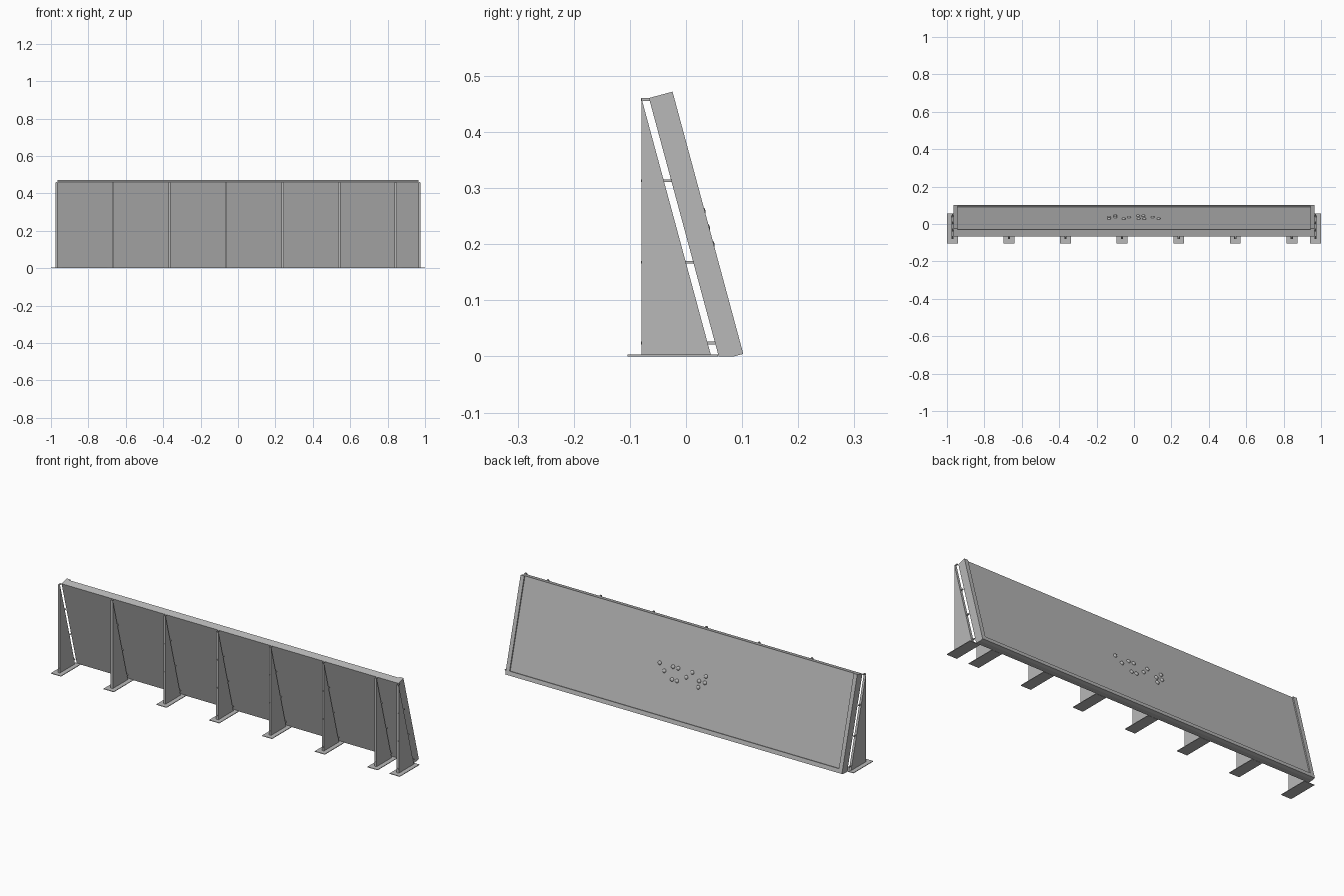
import bpy, bmesh, math
from mathutils import Matrix, Vector

cube = bpy.data.objects.get("Cube")
if cube:
    bpy.data.objects.remove(cube)

grey = bpy.data.materials.new("plain_grey")
grey.use_nodes = True
colour = (0.48, 0.48, 0.48, 1)
grey.diffuse_color = colour
grey.node_tree.nodes["Principled BSDF"].inputs["Base Color"].default_value = colour


def finish(name, bm):
    bmesh.ops.recalc_face_normals(bm, faces=bm.faces)
    mesh = bpy.data.meshes.new(name)
    bm.to_mesh(mesh)
    bm.free()
    mesh.materials.append(grey)
    obj = bpy.data.objects.new(name, mesh)
    bpy.context.collection.objects.link(obj)
    return obj


def prism(name, profile, x0, x1):
    """Extrude a (y, z) profile along x."""
    bm = bmesh.new()
    face = bm.faces.new([bm.verts.new((x0, y, z)) for y, z in profile])
    new = bmesh.ops.extrude_face_region(bm, geom=[face])["geom"]
    verts = [v for v in new if isinstance(v, bmesh.types.BMVert)]
    bmesh.ops.translate(bm, vec=(x1 - x0, 0, 0), verts=verts)
    return finish(name, bm)


def box(name, x0, x1, y0, y1, z0, z1):
    return prism(name, [(y0, z0), (y1, z0), (y1, z1), (y0, z1)], x0, x1)


# Sloping panel frame: t runs down the slope, n points out of the back
TILT = math.radians(15.1)
S, C = math.sin(TILT), math.cos(TILT)
TOP_Y, TOP_Z = -0.066, 0.4605
LENGTH, CORE, THICK = 0.484, 0.037, 0.0435
HALF, RAIL = 0.965, 0.021


def on_panel(t, n):
    return (TOP_Y + t * S + n * C, TOP_Z - t * C + n * S)


# Panel core, with its lower corner cut flat on the ground
ground_t = TOP_Z / C
ground_n = (LENGTH * C - TOP_Z) / S
prism("sloping_panel",
      [on_panel(0, 0), on_panel(ground_t, 0), on_panel(LENGTH, ground_n),
       on_panel(LENGTH, CORE), on_panel(0, CORE)], -HALF, HALF)

# Raised rails on the two sides and the bottom of the back
for side, x0 in (("right", -HALF), ("left", HALF - RAIL)):
    prism(side + "_rail",
          [on_panel(0, CORE), on_panel(LENGTH, CORE),
           on_panel(LENGTH, THICK), on_panel(0, THICK)], x0, x0 + RAIL)
prism("bottom_rail",
      [on_panel(LENGTH - RAIL, CORE), on_panel(LENGTH, CORE),
       on_panel(LENGTH, THICK), on_panel(LENGTH - RAIL, THICK)],
      RAIL - HALF, HALF - RAIL)

# Triangular ribs, each with a foot plate and pins reaching the panel
FRONT, RIB_W = -0.079, 0.012
END = 0.971
positions = [-END + i * 0.3025 for i in range(7)] + [END]
for i, x in enumerate(positions, 1):
    prism(f"rib_{i}", [(FRONT, 0), (0.045, 0), (FRONT, 0.459)],
          x - RIB_W / 2, x + RIB_W / 2)
    box(f"foot_plate_{i}", x - 0.029, x + 0.029, -0.104, 0.057, 0, 0.003)
    for j, z in enumerate((0.024, 0.168, 0.313, 0.458), 1):
        back = TOP_Y + (TOP_Z - z) * S / C + 0.001
        box(f"pin_{i}_{j}", x - 0.003, x + 0.003, FRONT - 0.001, back,
            z - 0.0025, z + 0.0025)

# Small round studs scattered on the back of the panel, by row
rows = {0.219: (0.132, 0.055, 0.025, -0.055, -0.133),
        0.25: (0.1, -0.026, -0.1, -0.133),
        0.28: (0.05, 0.022, -0.1)}
normal = Vector((0, C, S))
for t, xs in rows.items():
    for x in xs:
        bm = bmesh.new()
        bmesh.ops.create_uvsphere(bm, u_segments=16, v_segments=8, radius=0.01)
        turn = normal.to_track_quat("Z", "Y").to_matrix().to_4x4()
        place = Matrix.Translation((x, *on_panel(t, CORE)))
        flat = Matrix.Diagonal((1, 1, 0.8, 1))
        bmesh.ops.transform(bm, matrix=place @ turn @ flat, verts=bm.verts)
        stud = finish("stud", bm)
        for p in stud.data.polygons:
            p.use_smooth = True
